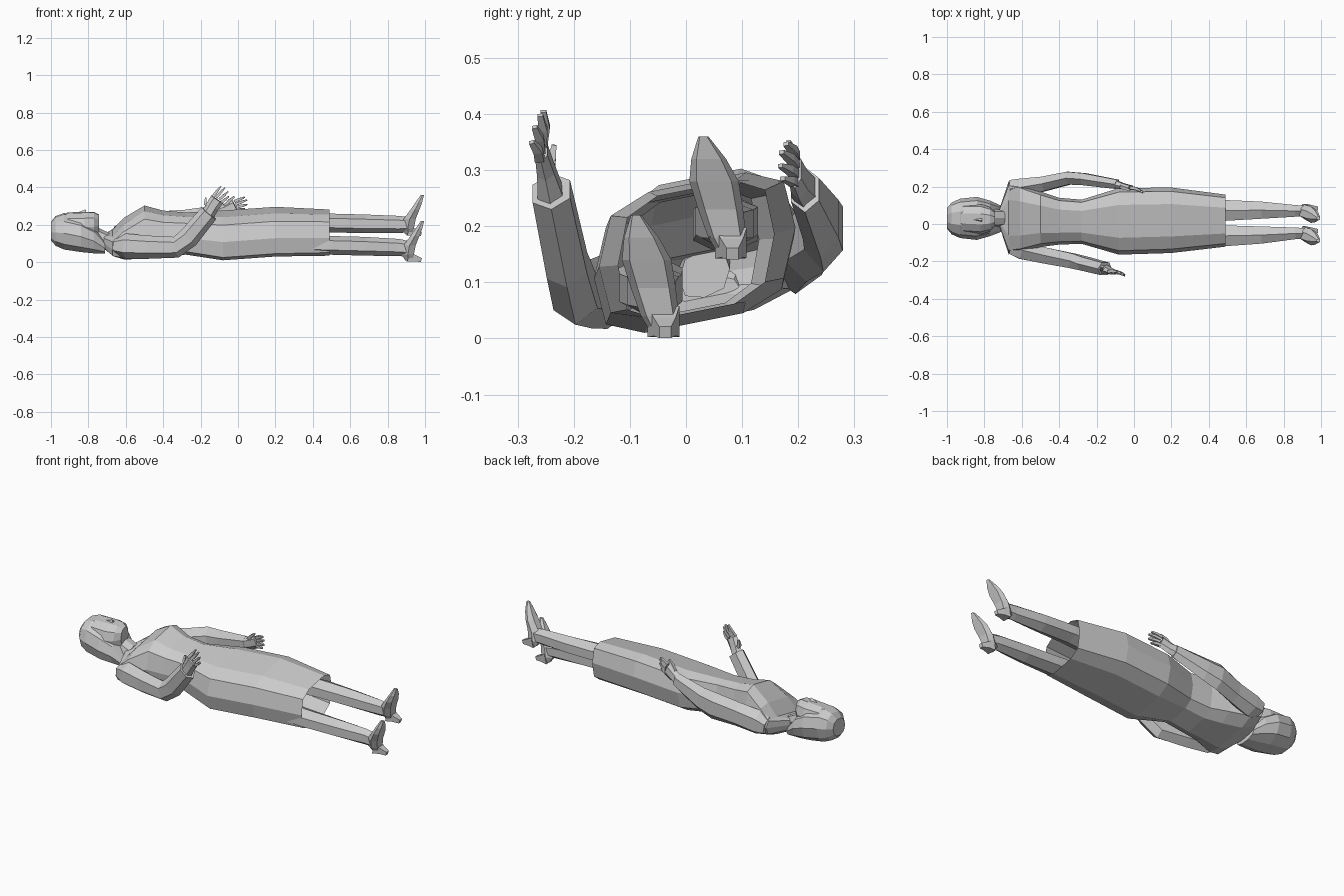
import bpy, bmesh, math
from mathutils import Vector

mat = bpy.data.materials.new("plain grey")
mat.diffuse_color = (0.6, 0.6, 0.6, 1)


def make(name, bm):
    bmesh.ops.recalc_face_normals(bm, faces=bm.faces)
    me = bpy.data.meshes.new(name)
    bm.to_mesh(me)
    bm.free()
    me.materials.append(mat)
    ob = bpy.data.objects.new(name, me)
    bpy.context.collection.objects.link(ob)
    return ob


def skin(name, rings, cap0=True, cap1=True):
    """Join a list of point rings into one faceted surface."""
    bm = bmesh.new()
    vs = [[bm.verts.new(p) for p in r] for r in rings]
    n = len(vs[0])
    for a, b in zip(vs, vs[1:]):
        for i in range(n):
            j = (i + 1) % n
            bm.faces.new((a[i], a[j], b[j], b[i]))
    if cap0:
        bm.faces.new(vs[0])
    if cap1:
        bm.faces.new(vs[-1])
    return make(name, bm)


def body(name, sections, n=10, tilt=0.2, power=0.75, **kw):
    """Sections across x: (x, y, z, half width, half height), tilted sideways."""
    rings = []
    for x, cy, cz, ry, rz in sections:
        ring = []
        for i in range(n):
            a = 2 * math.pi * i / n
            c, s = math.cos(a), math.sin(a)
            dy = math.copysign(abs(c) ** power, c) * ry
            dz = math.copysign(abs(s) ** power, s) * rz
            ring.append((x, cy + dy, cz + dz + tilt * dy))
        rings.append(ring)
    return skin(name, rings, **kw)


def limb(name, points, radii, n=6, ref=(0, 1, 0)):
    """Tube through points; radii are (along ref, across ref)."""
    pts = [Vector(p) for p in points]
    ref = Vector(ref)
    rings = []
    for k, p in enumerate(pts):
        t = (pts[min(k + 1, len(pts) - 1)] - pts[max(k - 1, 0)]).normalized()
        u = (ref - t * ref.dot(t)).normalized()
        w = t.cross(u)
        a, b = radii[k]
        rings.append([p + u * a * math.cos(q) + w * b * math.sin(q)
                      for q in (2 * math.pi * (i + 0.5) / n for i in range(n))])
    return skin(name, rings)


# Dress from collar to open hem
body("dress", [
    (-0.72, 0.035, 0.112, 0.045, 0.035),
    (-0.67, 0.033, 0.105, 0.195, 0.052),
    (-0.61, 0.03, 0.126, 0.185, 0.096),
    (-0.50, 0.025, 0.16, 0.148, 0.132),
    (-0.40, 0.015, 0.15, 0.125, 0.117),
    (-0.28, 0.012, 0.153, 0.118, 0.104),
    (-0.08, 0.014, 0.143, 0.178, 0.119),
    (0.20, 0.02, 0.163, 0.175, 0.119),
    (0.49, 0.018, 0.158, 0.139, 0.113)], power=0.6, cap1=False)

# Neck, hair and face
body("neck", [(-0.78, 0.03, 0.15, 0.05, 0.05),
              (-0.69, 0.033, 0.115, 0.045, 0.042)], n=8)
body("hair", [
    (-1.0, 0.03, 0.165, 0.055, 0.05),
    (-0.975, 0.03, 0.167, 0.085, 0.08),
    (-0.93, 0.03, 0.165, 0.105, 0.098),
    (-0.84, 0.03, 0.148, 0.115, 0.094),
    (-0.77, 0.03, 0.122, 0.095, 0.075),
    (-0.71, 0.028, 0.08, 0.07, 0.032)], tilt=0.1, power=0.9)
body("face", [
    (-0.96, 0.03, 0.205, 0.05, 0.04),
    (-0.91, 0.029, 0.20, 0.078, 0.066),
    (-0.82, 0.026, 0.195, 0.082, 0.075),
    (-0.77, 0.025, 0.195, 0.065, 0.075),
    (-0.742, 0.025, 0.20, 0.035, 0.055)], tilt=0.1, power=0.9)
bm = bmesh.new()
nose = [bm.verts.new(p) for p in ((-0.865, 0.024, 0.262), (-0.81, 0.008, 0.255),
                                  (-0.81, 0.038, 0.26), (-0.815, 0.018, 0.282))]
for f in ((0, 1, 3), (1, 2, 3), (2, 0, 3), (0, 2, 1)):
    bm.faces.new([nose[i] for i in f])
make("nose", bm)

# Sleeved arms
limb("near_sleeve", [(-0.655, -0.12, 0.085), (-0.60, -0.14, 0.085),
                     (-0.48, -0.168, 0.08), (-0.33, -0.197, 0.08),
                     (-0.265, -0.212, 0.13), (-0.155, -0.24, 0.262)],
     [(0.048, 0.045), (0.055, 0.068), (0.05, 0.062), (0.046, 0.057), (0.042, 0.056),
      (0.039, 0.05)])
limb("far_sleeve", [(-0.655, 0.188, 0.14), (-0.60, 0.195, 0.15),
                    (-0.48, 0.215, 0.172), (-0.35, 0.245, 0.197),
                    (-0.27, 0.24, 0.212), (-0.09, 0.212, 0.265)],
     [(0.055, 0.05), (0.055, 0.072), (0.045, 0.072), (0.04, 0.08), (0.037, 0.07),
      (0.029, 0.042)])


def hand(name, wrist, palm, knuckles, tips, thumb):
    """Flat palm with four fingers and a thumb."""
    limb(name + "_palm", [wrist, palm, (Vector(knuckles[0]) + Vector(knuckles[-1])) / 2],
         [(0.028, 0.036), (0.018, 0.036), (0.013, 0.038)], 6)
    for i, (a, b) in enumerate(zip(knuckles, tips)):
        a, b = Vector(a), Vector(b)
        mid = a.lerp(b, 0.5) + Vector((0, 0.004, 0))
        limb(f"{name}_finger_{i + 1}", [a, mid, b],
             [(0.012, 0.011), (0.011, 0.010), (0.007, 0.005)], 4)
    limb(name + "_thumb", thumb, [(0.012, 0.014), (0.011, 0.011), (0.006, 0.006)], 4)


hand("near_hand", (-0.165, -0.24, 0.25), (-0.135, -0.25, 0.30),
     [(-0.135, -0.255, 0.35), (-0.118, -0.257, 0.345),
      (-0.10, -0.259, 0.335), (-0.088, -0.261, 0.32)],
     [(-0.092, -0.254, 0.405), (-0.07, -0.26, 0.398),
      (-0.053, -0.27, 0.377), (-0.05, -0.275, 0.35)],
     [(-0.155, -0.245, 0.29), (-0.175, -0.24, 0.315), (-0.172, -0.235, 0.345)])
hand("far_hand", (-0.11, 0.213, 0.262), (-0.06, 0.202, 0.28),
     [(-0.02, 0.195, 0.325), (-0.012, 0.194, 0.31),
      (-0.008, 0.193, 0.294), (-0.012, 0.193, 0.278)],
     [(0.035, 0.178, 0.347), (0.047, 0.17, 0.332),
      (0.048, 0.168, 0.308), (0.035, 0.172, 0.285)],
     [(-0.07, 0.20, 0.30), (-0.045, 0.19, 0.33), (-0.02, 0.182, 0.35)])

# Legs and heeled shoes, the far leg lying higher
for side, y, z0, lift in (("near", -0.045, 0.0, 0.0), ("far", 0.075, 0.14, 0.13)):
    limb(side + "_leg", [(0.30, y - 0.018 + lift * 0.1, 0.098 + lift * 0.8),
                         (0.49, y - 0.018 + lift * 0.12, 0.09 + lift * 0.92),
                         (0.68, y - 0.014 + lift * 0.1, 0.085 + lift * 0.92),
                         (0.86, y - 0.005, 0.078 + lift * 0.95),
                         (0.92, y - 0.005, 0.07 + lift)],
         [(0.066, 0.055), (0.064, 0.050), (0.053, 0.05), (0.036, 0.046), (0.032, 0.04)])
    rings = []
    for h, x0, x1, w in ((0.008, 0.895, 0.93, 0.022), (0.04, 0.875, 0.94, 0.034),
                         (0.09, 0.885, 0.95, 0.040), (0.14, 0.922, 0.97, 0.044),
                         (0.18, 0.95, 0.985, 0.031), (0.22, 0.977, 0.995, 0.009)):
        cy = y + 0.008 - 0.052 * h / 0.22
        xm = (x0 + x1) / 2
        rings.append([(x0, cy - w * 0.45, z0 + h), (x0, cy + w * 0.45, z0 + h),
                      (xm, cy + w, z0 + h), (x1, cy + w * 0.7, z0 + h),
                      (x1, cy - w * 0.7, z0 + h), (xm, cy - w, z0 + h)])
    skin(side + "_shoe", rings)
    limb(side + "_heel", [(0.91, y + 0.005, z0 + 0.030), (0.945, y + 0.007, z0 + 0.021),
                          (0.98, y + 0.008, z0 + 0.011)],
         [(0.040, 0.040), (0.028, 0.024), (0.015, 0.015)], 4)
